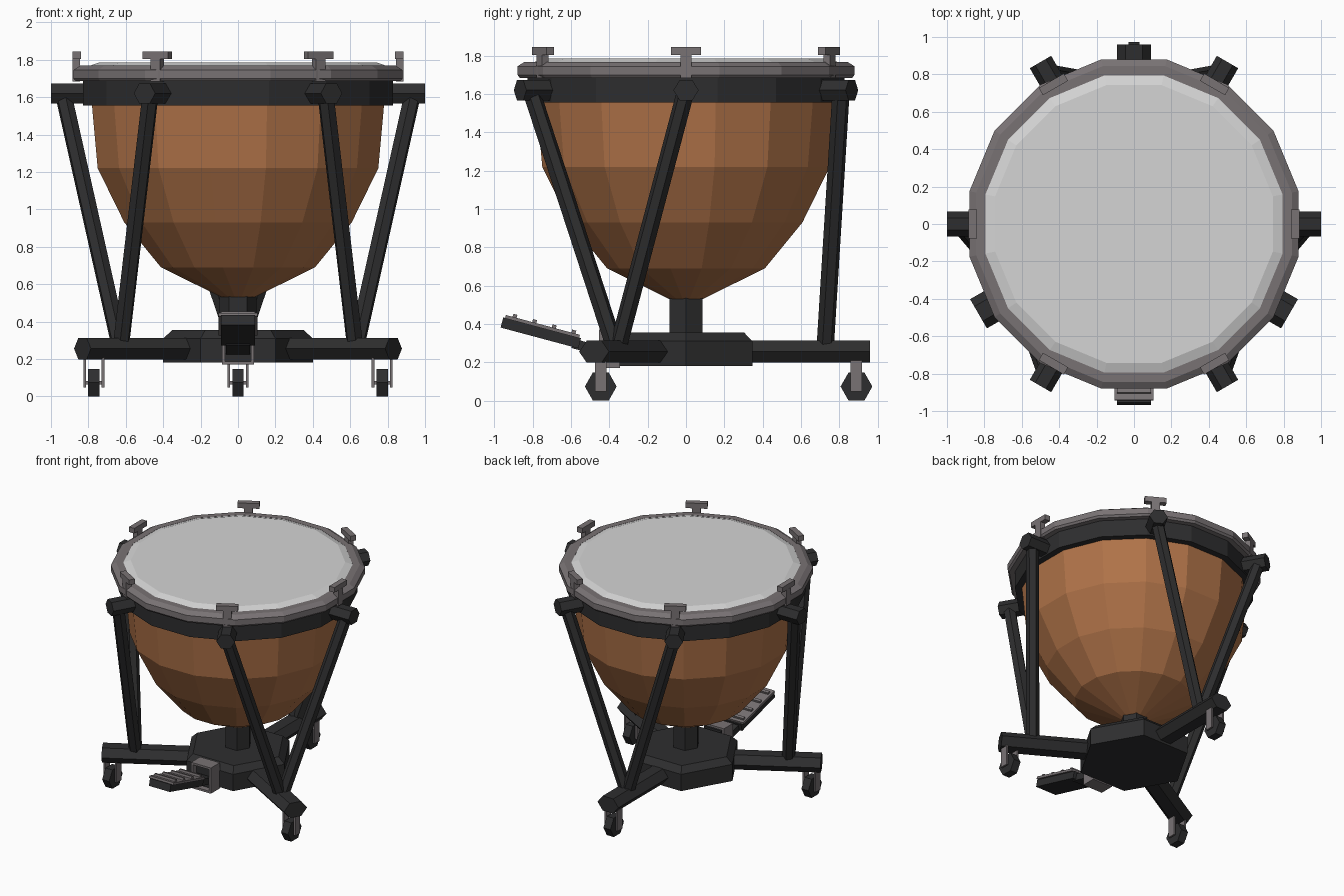
import bpy, bmesh, math
from mathutils import Vector, Matrix

cube = bpy.data.objects.get("Cube")
if cube:
    bpy.data.objects.remove(cube, do_unlink=True)


def material(name, rgb):
    m = bpy.data.materials.new(name)
    m.use_nodes = True
    m.diffuse_color = (*rgb, 1)
    bsdf = m.node_tree.nodes["Principled BSDF"]
    bsdf.inputs["Base Color"].default_value = (*rgb, 1)
    bsdf.inputs["Roughness"].default_value = 0.6
    return m


COPPER = material("copper", (0.43, 0.17, 0.065))
BLACK = material("black_metal", (0.027, 0.027, 0.028))
STEEL = material("grey_steel", (0.19, 0.17, 0.175))
SKIN = material("drum_skin", (0.66, 0.66, 0.66))


def finish(name, bm, mat):
    bmesh.ops.recalc_face_normals(bm, faces=bm.faces)
    me = bpy.data.meshes.new(name)
    bm.to_mesh(me)
    bm.free()
    me.materials.append(mat)
    ob = bpy.data.objects.new(name, me)
    bpy.context.collection.objects.link(ob)
    return ob


def loft(name, rings, mat, closed=False):
    """Skin a list of point rings; cap the ends, or join last to first."""
    bm = bmesh.new()
    loops = [[bm.verts.new(p) for p in ring] for ring in rings]
    n = len(loops[0])
    pairs = list(zip(loops, loops[1:]))
    if closed:
        pairs.append((loops[-1], loops[0]))
    else:
        bm.faces.new(loops[0])
        bm.faces.new(loops[-1])
    for a, b in pairs:
        for i in range(n):
            j = (i + 1) % n
            bm.faces.new((a[i], a[j], b[j], b[i]))
    return finish(name, bm, mat)


def lathe(name, profile, mat, sides=16, turn=0.5, closed=False):
    """Revolve (radius, z) points about the z axis."""
    step = math.tau / sides
    rings = [[(r * math.cos((i + turn) * step), r * math.sin((i + turn) * step), z)
              for i in range(sides)] for r, z in profile]
    return loft(name, rings, mat, closed)


def hex_bar(name, a, b, half_w, half_h, mat):
    """Six-sided bar from a to b with flat top and bottom."""
    a, b = Vector(a), Vector(b)
    d = (b - a).normalized()
    side = d.cross(Vector((0, 0, 1))).normalized()
    up = side.cross(d)
    k = half_h / math.sin(math.pi / 3)
    offs = [side * half_w * math.cos(i * math.pi / 3) + up * k * math.sin(i * math.pi / 3)
            for i in range(6)]
    return loft(name, [[a + o for o in offs], [b + o for o in offs]], mat)


def box(name, center, size, mat, frame=Matrix()):
    bm = bmesh.new()
    bmesh.ops.create_cube(bm, size=1)
    bm.transform(frame @ Matrix.Translation(center) @ Matrix.Diagonal((*size, 1)))
    return finish(name, bm, mat)


def polar(r, deg, z):
    t = math.radians(deg)
    return Vector((r * math.cos(t), r * math.sin(t), z))


# Kettle, band, hoop and head
lathe("bowl", [(0.09, 0.53), (0.42, 0.69), (0.62, 0.93), (0.765, 1.22), (0.80, 1.6)], COPPER)
lathe("bowl_band", [(0.845, 1.555), (0.845, 1.69)], BLACK)
lathe("hoop", [(0.81, 1.685), (0.885, 1.685), (0.897, 1.70), (0.897, 1.745),
               (0.86, 1.768), (0.81, 1.768)], STEEL, closed=True)
lathe("head", [(0.812, 1.70), (0.815, 1.765), (0.757, 1.785)], SKIN)

# Hub and stem
lathe("hub", [(0.4, 0.18), (0.4, 0.31), (0.35, 0.355)], BLACK, sides=6, turn=0)
lathe("stem", [(0.098, 0.34), (0.098, 0.56)], BLACK, sides=6, turn=0)

# Knobs and tuning handles around the rim
for i in range(6):
    ang = i * 60
    hex_bar(f"knob_{i + 1}", polar(0.80, ang, 1.62), polar(1.0, ang, 1.62), 0.066, 0.053, BLACK)
    frame = Matrix.Rotation(math.radians(ang), 4, "Z")
    box(f"tuning_post_{i + 1}", (0.865, 0, 1.745), (0.04, 0.06, 0.125), STEEL, frame)
    box(f"tuning_handle_{i + 1}", (0.862, 0, 1.825), (0.045, 0.155, 0.04), STEEL, frame)

# Base legs, each with two struts and a caster
for name, ang in (("back", 90), ("right", 210), ("left", 330)):
    hex_bar(f"{name}_leg", polar(0.25, ang, 0.255), polar(0.96, ang, 0.255), 0.09, 0.057, BLACK)
    for tag, off in (("a", -30), ("b", 30)):
        hex_bar(f"{name}_strut_{tag}", polar(0.725, ang, 0.25),
                polar(0.935, ang + off, 1.62), 0.046, 0.04, BLACK)
    c = polar(0.89, ang, 0.073)
    dx = Vector((0.03, 0, 0))
    hex_bar(f"{name}_wheel", c - dx, c + dx, 0.083, 0.073, BLACK)
    for s in (-1, 1):
        box(f"{name}_fork_{'inner' if s < 0 else 'outer'}", c + Vector((s * 0.049, 0, 0.055)),
            (0.014, 0.06, 0.16), STEEL)
    box(f"{name}_axle", c, (0.1, 0.02, 0.02), STEEL)

# Pedal bracket: an open frame around the pedal arm
for s in (-1, 1):
    box(f"bracket_side_{'right' if s < 0 else 'left'}", (s * 0.077, -0.40, 0.27),
        (0.016, 0.11, 0.2), STEEL)
box("bracket_top", (0, -0.40, 0.362), (0.17, 0.11, 0.016), STEEL)
box("bracket_base", (0, -0.40, 0.178), (0.17, 0.11, 0.016), STEEL)
box("pedal_arm_block", (0, -0.37, 0.27), (0.14, 0.08, 0.17), BLACK)

# Tilted foot pedal with ribs; local -y runs out to the toe
tilt = Matrix.Translation((0, -0.56, 0.30)) @ Matrix.Rotation(math.radians(-15), 4, "X")
box("pedal_arm", (0, 0.07, -0.01), (0.13, 0.20, 0.05), BLACK, tilt)
box("pedal_body", (0, -0.205, 0), (0.18, 0.42, 0.055), BLACK, tilt)
box("pedal_plate", (0, -0.205, 0.034), (0.21, 0.40, 0.018), STEEL, tilt)
for i in range(4):
    box(f"pedal_rib_{i + 1}", (0, -0.04 - i * 0.106, 0.05), (0.18, 0.022, 0.018), STEEL, tilt)
